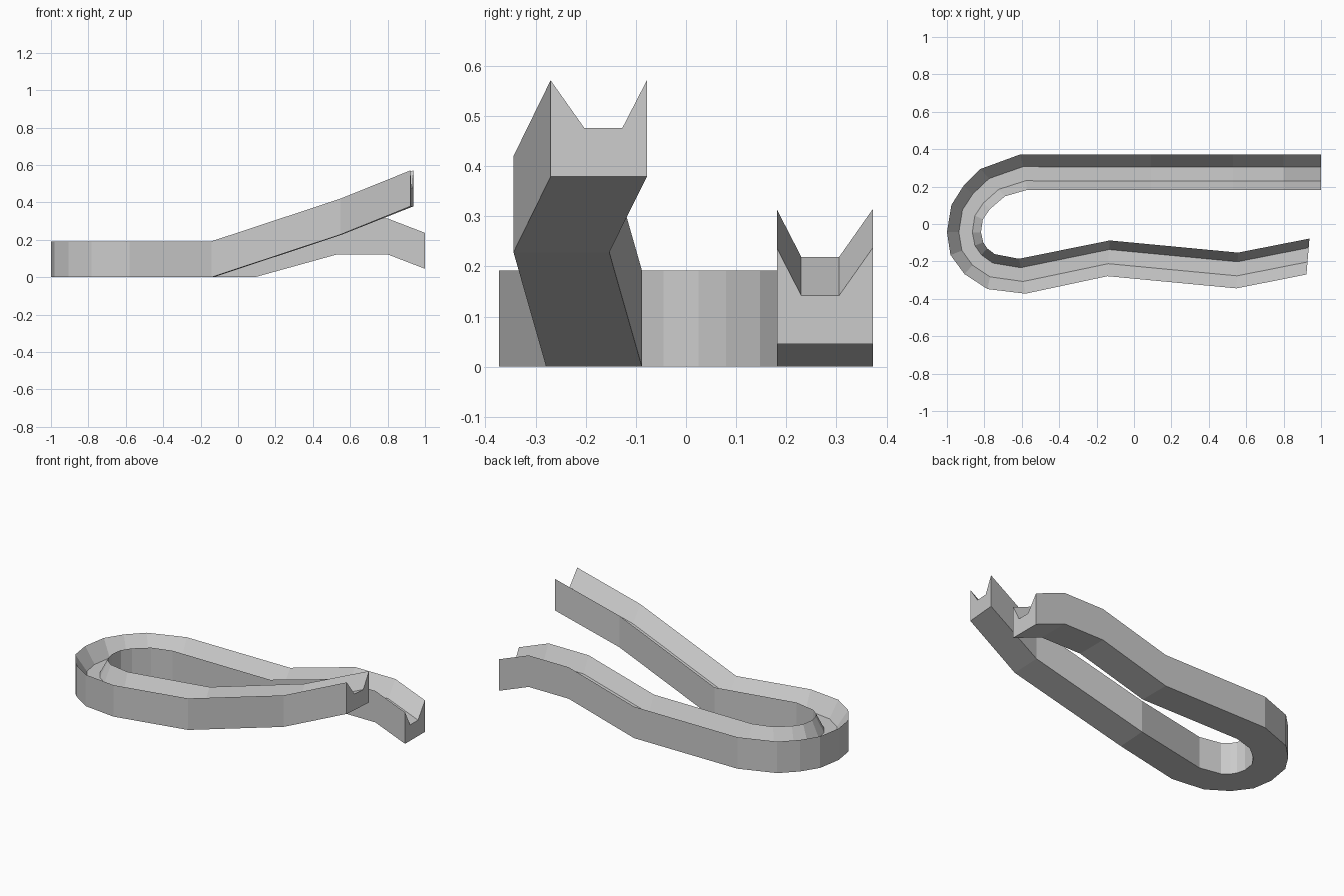
import bpy, bmesh

# Stations along the track: outer edge x, y / inner edge x, y / base height
STATIONS = [
    # straight run with a small hump
    (1.00, 0.3725, 1.00, 0.181, 0.045),
    (0.80, 0.3725, 0.80, 0.181, 0.122),
    (0.53, 0.3725, 0.53, 0.181, 0.122),
    (0.09, 0.3725, 0.09, 0.181, 0.0),
    # flat hairpin bend
    (-0.607, 0.3725, -0.57, 0.183, 0.0),
    (-0.821, 0.294, -0.69, 0.148, 0.0),
    (-0.912, 0.203, -0.77, 0.080, 0.0),
    (-0.976, 0.102, -0.808, 0.025, 0.0),
    (-1.00, -0.043, -0.818, -0.045, 0.0),
    (-0.981, -0.166, -0.806, -0.098, 0.0),
    (-0.906, -0.268, -0.785, -0.130, 0.0),
    (-0.783, -0.348, -0.745, -0.161, 0.0),
    (-0.58, -0.3725, -0.615, -0.186, 0.0),
    # climbing, wavy run
    (-0.142, -0.279, -0.13, -0.088, 0.0),
    (0.548, -0.344, 0.556, -0.153, 0.228),
    (0.922, -0.270, 0.938, -0.078, 0.379),
]

# Channel cross-section: (fraction from outer to inner edge, height)
PROFILE = [(0, 0), (0, 0.192), (0.35, 0.097), (0.745, 0.097), (1, 0.192), (1, 0)]


def sweep(name, stations, profile):
    bm = bmesh.new()
    rings = []
    for xo, yo, xi, yi, z in stations:
        rings.append([bm.verts.new((xo + (xi - xo) * t, yo + (yi - yo) * t, z + h))
                      for t, h in profile])
    n = len(profile)
    for a, b in zip(rings, rings[1:]):
        for i in range(n):
            j = (i + 1) % n
            bm.faces.new((a[i], a[j], b[j], b[i]))
    # end caps, split into three quads each
    for r in (rings[0], rings[-1]):
        bm.faces.new((r[0], r[1], r[2]))
        bm.faces.new((r[0], r[2], r[3], r[5]))
        bm.faces.new((r[3], r[4], r[5]))
    bmesh.ops.recalc_face_normals(bm, faces=bm.faces)
    mesh = bpy.data.meshes.new(name)
    bm.to_mesh(mesh)
    bm.free()
    obj = bpy.data.objects.new(name, mesh)
    bpy.context.collection.objects.link(obj)
    return obj


# The whole grooved track
sweep("grooved_track", STATIONS, PROFILE)
